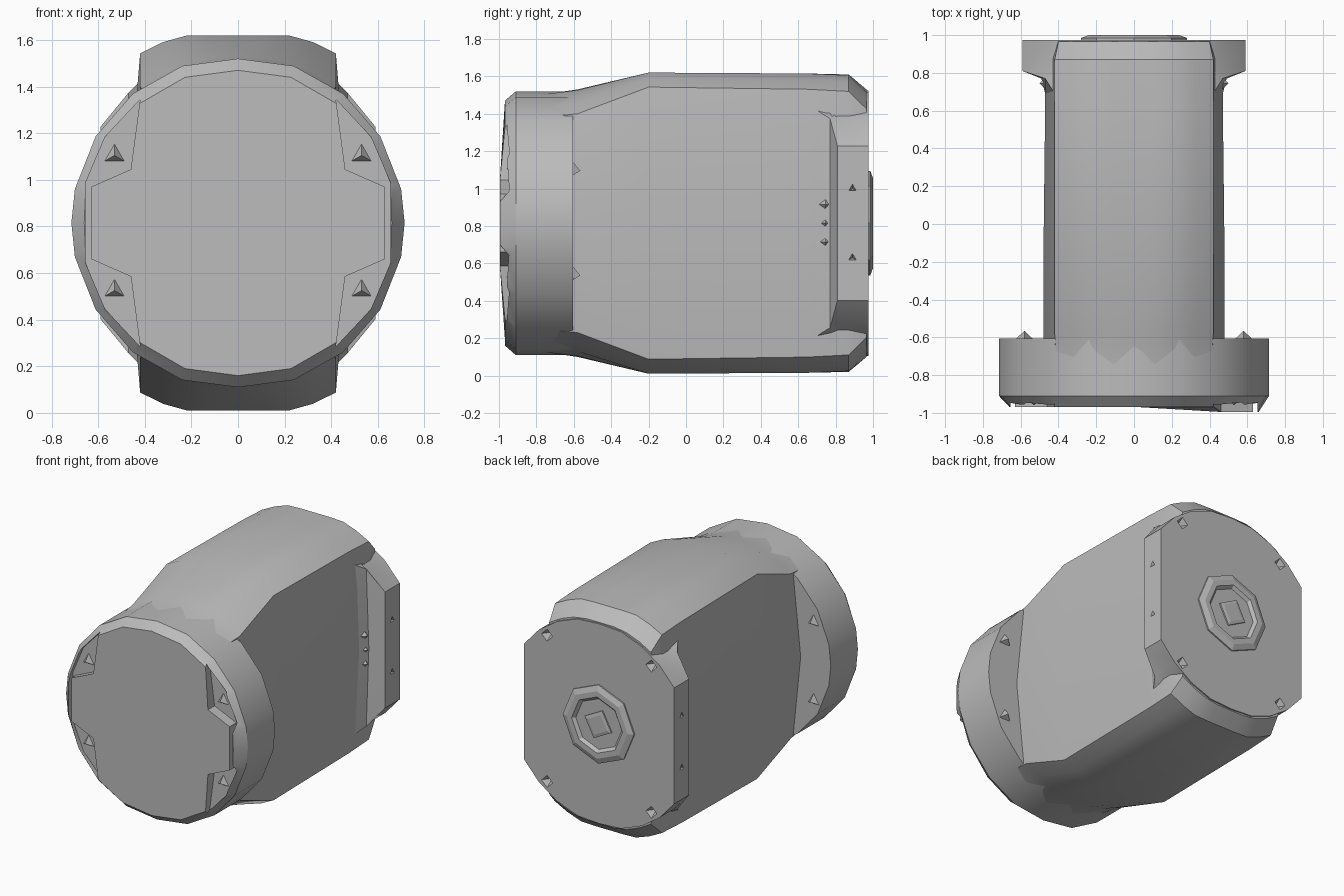
import bpy, bmesh, math
from math import sin, cos, asin, pi
from mathutils import Vector, Matrix

cube = bpy.data.objects.get("Cube")
if cube:
    bpy.data.objects.remove(cube, do_unlink=True)

AXIS = 0.815  # height of the housing axis

grey = bpy.data.materials.new("housing_grey")
grey.use_nodes = True
grey.diffuse_color = (0.5, 0.5, 0.5, 1)
grey.node_tree.nodes["Principled BSDF"].inputs["Base Color"].default_value = (0.5, 0.5, 0.5, 1)


def loft(name, rings):
    """Skin a row of closed rings and cap both ends."""
    bm = bmesh.new()
    rows = [[bm.verts.new(p) for p in ring] for ring in rings]
    n = len(rows[0])
    for a, b in zip(rows, rows[1:]):
        for i in range(n):
            j = (i + 1) % n
            bm.faces.new((a[i], a[j], b[j], b[i]))
    bm.faces.new(rows[0])
    bm.faces.new(rows[-1])
    bmesh.ops.recalc_face_normals(bm, faces=bm.faces)
    mesh = bpy.data.meshes.new(name)
    bm.to_mesh(mesh)
    bm.free()
    mesh.materials.append(grey)
    obj = bpy.data.objects.new(name, mesh)
    bpy.context.collection.objects.link(obj)
    return obj


def section(y, radius, top, side, bulge, steps=8):
    """Circle cut flat at the top, bottom and sides."""
    a0 = asin(side / radius)
    arc = [-a0 + 2 * a0 * i / steps for i in range(steps + 1)]
    upper = [(radius * sin(a), min(radius * cos(a), top)) for a in arc]
    lower = [(-x, -z) for x, z in upper]
    pts = upper + [(side + bulge, 0)] + lower + [(-side - bulge, 0)]
    return [Vector((x, y, z + AXIS)) for x, z in pts]


def polygon(points, y):
    return [Vector((x, y, z + AXIS)) for x, z in points]


def ngon(n, r, y, x=0, z=0, turn=0.0):
    return polygon([(x + r * cos(turn + 2 * pi * i / n), z + r * sin(turn + 2 * pi * i / n))
                    for i in range(n)], y)


def cut(obj, cutter):
    mod = obj.modifiers.new("cut", 'BOOLEAN')
    mod.operation = 'DIFFERENCE'
    mod.solver = 'EXACT'
    mod.object = cutter
    bpy.context.view_layer.objects.active = obj
    bpy.ops.object.modifier_apply(modifier=mod.name)
    bpy.data.objects.remove(cutter, do_unlink=True)


def spike(name, centre, direction, r, depth, sides=3):
    """Small faceted point along a direction."""
    bm = bmesh.new()
    bmesh.ops.create_cone(bm, cap_ends=True, segments=sides, radius1=r, radius2=0, depth=depth)
    rot = Vector(direction).to_track_quat('Z', 'Y').to_matrix().to_4x4()
    bm.transform(Matrix.Translation(centre) @ rot)
    mesh = bpy.data.meshes.new(name)
    bm.to_mesh(mesh)
    bm.free()
    mesh.materials.append(grey)
    obj = bpy.data.objects.new(name, mesh)
    bpy.context.collection.objects.link(obj)
    return obj


def smooth(obj, angle=25):
    bpy.ops.object.select_all(action='DESELECT')
    obj.select_set(True)
    bpy.context.view_layer.objects.active = obj
    bpy.ops.object.shade_smooth_by_angle(angle=math.radians(angle))


# Main barrel with flat sides, swelling behind the front flange
body = loft("barrel", [section(*s) for s in (
    (-0.75, 0.70, 0.69, 0.41, 0.06),
    (-0.58, 0.72, 0.715, 0.42, 0.06),
    (-0.20, 0.84, 0.805, 0.42, 0.06),
    (0.65, 0.83, 0.80, 0.42, 0.05),
    (0.87, 0.82, 0.795, 0.42, 0.05),
    (0.965, 0.73, 0.715, 0.40, 0.05))])

# Rear mounting plate with a flared root
plate = loft("rear_plate", [section(*s) for s in (
    (0.69, 0.74, 0.70, 0.42, 0.05),
    (0.77, 0.73, 0.70, 0.47, 0.02),
    (0.81, 0.72, 0.70, 0.59, 0.0),
    (0.975, 0.72, 0.71, 0.59, 0.0))])

# Round front flange with a bevelled rim and a slightly canted face
flange = loft("front_flange", [section(*s) for s in (
    (-0.605, 0.715, 0.705, 0.70, 0.015),
    (-0.91, 0.715, 0.705, 0.70, 0.015),
    (-0.968, 0.665, 0.655, 0.655, 0.005))])

# Side recesses around the front cover
half = [(0.42, 0.53), (0.46, 0.23), (0.63, 0.155)]
outer = [(0.655, 0.17), (0.57, 0.37)]
recess = half + [(x, -z) for x, z in reversed(half)]
recess += [(x, -z) for x, z in reversed(outer)] + outer
for s in (-1, 1):
    pts = [(x * s, z) for x, z in recess]
    cut(flange, loft("recess_cutter", [polygon(pts, -0.92), polygon(pts, -1.05)]))
for v in flange.data.vertices:
    if v.co.y < -0.96 and abs(v.co.z - AXIS) < 0.3 and v.co.x > 0.4:
        v.co.y -= 0.027

# Screw sockets in the rear plate, on its face and side edges
for sx in (-1, 1):
    for sz in (-1, 1):
        cut(plate, spike("socket_cutter", (0.41 * sx, 0.96, AXIS + 0.52 * sz), (0, -1, 0), 0.065, 0.09, 4))
        cut(plate, spike("socket_cutter", (0.58 * sx, 0.89, AXIS + 0.185 * sz), (-sx, 0, 0), 0.035, 0.06))
for sx in (-1, 1):
    for sz in (-1, 1):
        cut(body, spike("socket_cutter", (0.41 * sx, 0.95, AXIS + 0.52 * sz), (0, -1, 0), 0.065, 0.09, 4))

# Screw points in the front recesses, behind the flange and on the barrel sides
for sx in (-1, 1):
    label = "left" if sx > 0 else "right"
    for sz in (-1, 1):
        spike("front_screw_" + label, (0.53 * sx, -0.935, AXIS + 0.29 * sz), (0, -1, 0), 0.06, 0.05)
        spike("flange_screw_" + label, (0.58 * sx, -0.59, AXIS + 0.28 * sz), (0, 1, 0), 0.06, 0.05)
    for dz in (-0.1, 0.0, 0.1):
        spike("side_screw_" + label, (0.475 * sx, 0.745, AXIS + dz), (sx, 0, 0), 0.05, 0.05, 4)

# Rear hub: bevelled ring with a recess and a square shaft end
hub = loft("rear_hub", [ngon(8, r, y) for r, y in (
    (0.28, 0.95), (0.28, 0.985), (0.24, 1.0), (0.20, 1.0), (0.18, 0.98))])
shaft = loft("rear_shaft_end", [ngon(4, r, y, turn=0.3) for r, y in (
    (0.11, 0.97), (0.11, 0.99), (0.08, 0.995))])

for obj in (body, plate, flange):
    smooth(obj)
